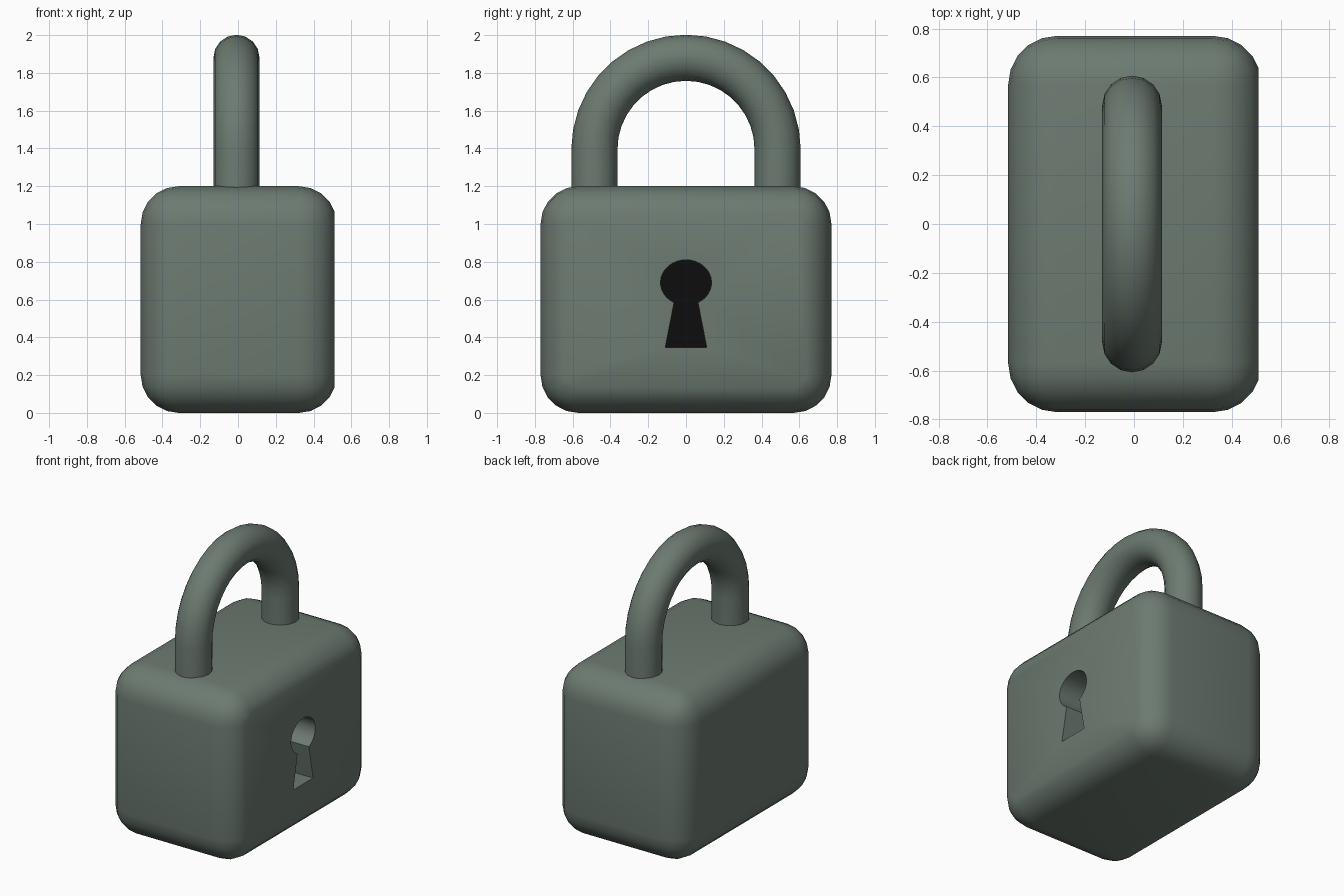
import bpy, bmesh
from math import sin, cos, pi, radians
from mathutils import Vector

if "Cube" in bpy.data.objects:
    bpy.data.objects.remove(bpy.data.objects["Cube"])


def make_material(name, rgb):
    mat = bpy.data.materials.new(name)
    mat.use_nodes = True
    colour = (*rgb, 1)
    mat.diffuse_color = colour
    bsdf = mat.node_tree.nodes["Principled BSDF"]
    bsdf.inputs["Base Color"].default_value = colour
    bsdf.inputs["Roughness"].default_value = 0.6
    return mat


def add_object(name, data):
    obj = bpy.data.objects.new(name, data)
    bpy.context.collection.objects.link(obj)
    return obj


def activate(obj):
    bpy.ops.object.select_all(action="DESELECT")
    obj.select_set(True)
    bpy.context.view_layer.objects.active = obj


green = make_material("grey green", (0.15, 0.195, 0.165))
black = make_material("keyhole black", (0.004, 0.004, 0.004))

FACE_X = 0.51      # flat lock face
FLOOR_X = 0.11     # bottom of the keyhole

# Rounded body, trimmed flat on the keyhole side
low, high = Vector((-0.515, -0.77, 0)), Vector((0.523, 0.77, 1.2))
bm = bmesh.new()
bmesh.ops.create_cube(bm, size=1)
for v in bm.verts:
    v.co = (low + high) / 2 + v.co * (high - low)
bmesh.ops.bevel(bm, geom=bm.edges[:], offset=0.2, segments=5,
                profile=0.5, affect="EDGES")
bmesh.ops.bisect_plane(bm, geom=bm.verts[:] + bm.edges[:] + bm.faces[:],
                       plane_co=(FACE_X, 0, 0), plane_no=(1, 0, 0),
                       clear_outer=True)
bmesh.ops.holes_fill(bm, edges=[e for e in bm.edges if e.is_boundary])
bmesh.ops.recalc_face_normals(bm, faces=bm.faces[:])
mesh = bpy.data.meshes.new("lock_body")
bm.to_mesh(mesh)
bm.free()
mesh.materials.append(green)
mesh.materials.append(black)
body = add_object("lock_body", mesh)

# Keyhole cutter: round top flowing into a flared slot
profile = [(-0.11, 0.345), (0.11, 0.345)]
steps = 28
for i in range(steps + 1):
    a = radians(-62) + radians(304) * i / steps
    profile.append((0.135 * cos(a), 0.69 + 0.12 * sin(a)))
bm = bmesh.new()
base = bm.faces.new([bm.verts.new((FLOOR_X, y, z)) for y, z in profile])
new = bmesh.ops.extrude_face_region(bm, geom=[base])["geom"]
for v in new:
    if isinstance(v, bmesh.types.BMVert):
        v.co.x = 0.7
bmesh.ops.recalc_face_normals(bm, faces=bm.faces[:])
mesh = bpy.data.meshes.new("keyhole_cutter")
bm.to_mesh(mesh)
bm.free()
mesh.materials.append(green)
cutter = add_object("keyhole_cutter", mesh)
cutter.hide_render = True

activate(body)
cut = body.modifiers.new("keyhole", "BOOLEAN")
cut.operation = "DIFFERENCE"
cut.solver = "EXACT"
cut.object = cutter
bpy.ops.object.modifier_apply(modifier=cut.name)
bpy.data.objects.remove(cutter)

# Dark keyhole floor
for face in body.data.polygons:
    on_floor = abs(face.center.x - FLOOR_X) < 0.01 and face.normal.x > 0.9
    face.material_index = 1 if on_floor else 0
activate(body)
bpy.ops.object.shade_smooth_by_angle(angle=radians(35))

# Shackle: two legs joined by a half-circle arch
R, ARCH_Z = 0.485, 1.395
path = [(R, 1.12)]
path += [(R * cos(pi * i / 18), ARCH_Z + R * sin(pi * i / 18)) for i in range(19)]
path += [(-R, 1.12)]
curve = bpy.data.curves.new("shackle", "CURVE")
curve.dimensions = "3D"
curve.bevel_depth = 0.122
curve.bevel_resolution = 6
curve.use_fill_caps = True
spline = curve.splines.new("POLY")
spline.points.add(len(path) - 1)
for point, (y, z) in zip(spline.points, path):
    point.co = (-0.008, y, z, 1)
curve.materials.append(green)
shackle = add_object("shackle", curve)
activate(shackle)
bpy.ops.object.convert(target="MESH")
bpy.ops.object.shade_smooth_by_angle(angle=radians(40))
